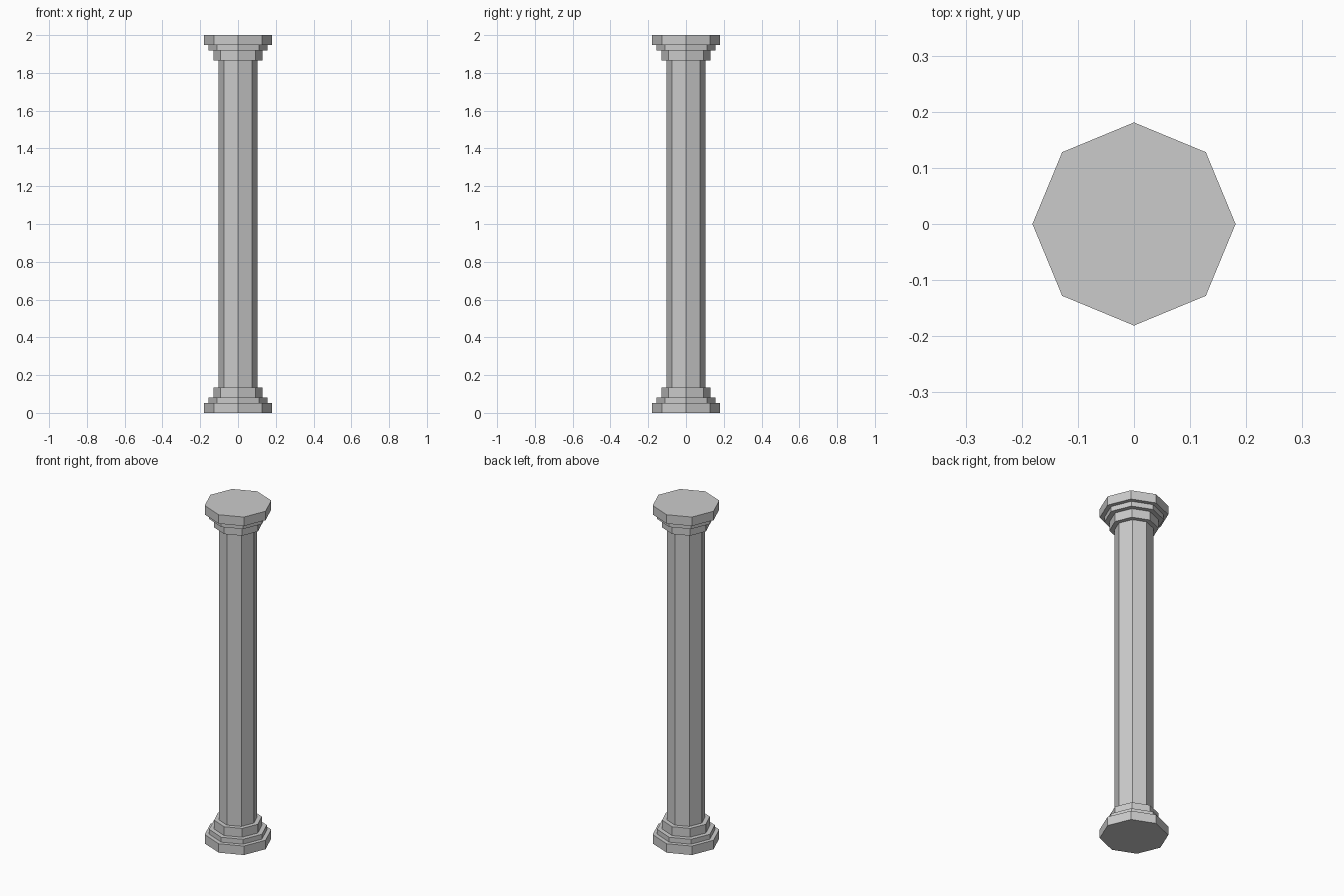
import bpy, bmesh
from math import cos, sin, pi

if "Cube" in bpy.data.objects:
    bpy.data.objects.remove(bpy.data.objects["Cube"])

SIDES = 8
HEIGHT = 2.0
SHAFT_R = 0.104


def lathe(name, profile, cap=None):
    """Turn an (r, z) profile into an eight-sided shell; cap fills one end ring."""
    bm = bmesh.new()
    rings = [[bm.verts.new((r * cos(2 * pi * i / SIDES), r * sin(2 * pi * i / SIDES), z))
              for i in range(SIDES)] for r, z in profile]
    for a, b in zip(rings, rings[1:]):
        for i in range(SIDES):
            j = (i + 1) % SIDES
            bm.faces.new((a[i], a[j], b[j], b[i]))
    if cap == "bottom":
        bm.faces.new(rings[0][::-1])
    elif cap == "top":
        bm.faces.new(rings[-1])
    mesh = bpy.data.meshes.new(name)
    bm.to_mesh(mesh)
    bm.free()
    obj = bpy.data.objects.new(name, mesh)
    bpy.context.collection.objects.link(obj)
    return obj


# Three steps, widest at the floor, ending where the shaft begins
steps = [(0.181, 0.0), (0.181, 0.053), (0.157, 0.053), (0.157, 0.082),
         (0.13, 0.082), (0.13, 0.134), (SHAFT_R, 0.134)]
step_top = steps[-1][1]

# Stepped base
lathe("column_base", steps, "bottom")

# Plain octagonal shaft
lathe("column_shaft", [(SHAFT_R, step_top), (SHAFT_R, HEIGHT - step_top)])

# Capital: the base steps turned upside down
lathe("column_capital", [(r, HEIGHT - z) for r, z in reversed(steps)], "top")
